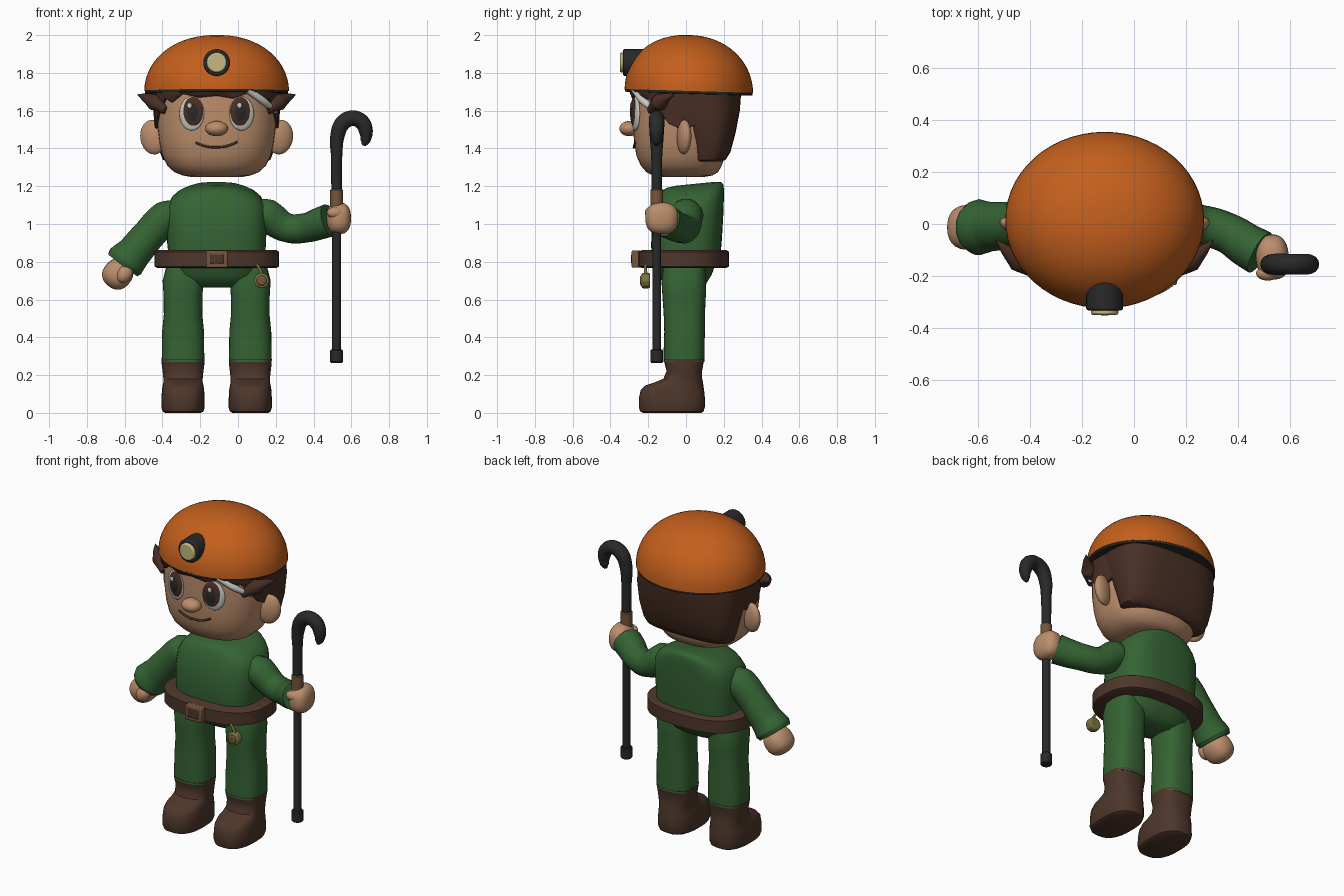
import bpy, bmesh, math
from mathutils import Vector

CX = -0.113  # body centre line


def material(name, r, g, b):
    m = bpy.data.materials.new(name)
    m.diffuse_color = (r, g, b, 1)
    return m


ORANGE = material("orange", 0.55, 0.115, 0.012)
GREEN = material("green", 0.035, 0.125, 0.033)
SKIN = material("skin", 0.50, 0.27, 0.15)
HAIR = material("hair_brown", 0.065, 0.028, 0.018)
LEATHER = material("leather", 0.075, 0.037, 0.023)
BRONZE = material("bronze", 0.18, 0.09, 0.045)
BLACK = material("black", 0.022, 0.022, 0.023)
LENS = material("lens", 0.55, 0.48, 0.22)
WHITE = material("white", 0.6, 0.6, 0.56)
BRASS = material("brass", 0.20, 0.17, 0.05)


def finish(ob, name, mat, angle=40):
    ob.name = name
    ob.data.materials.clear()
    ob.data.materials.append(mat)
    bpy.ops.object.select_all(action='DESELECT')
    ob.select_set(True)
    bpy.context.view_layer.objects.active = ob
    bpy.ops.object.shade_smooth_by_angle(angle=math.radians(angle))
    return ob


def from_bmesh(bm, name, mat, angle=40):
    bmesh.ops.recalc_face_normals(bm, faces=bm.faces)
    me = bpy.data.meshes.new(name)
    bm.to_mesh(me)
    bm.free()
    ob = bpy.data.objects.new(name, me)
    bpy.context.collection.objects.link(ob)
    return finish(ob, name, mat, angle)


def sgn_pow(v, p):
    return math.copysign(abs(v) ** p, v)


def loft(name, cx, rings, mat, n=2.0, tilt=0.0, seg=40, angle=40):
    """Stack of superellipse rings given as (z, half width, y front, y back)."""
    bm = bmesh.new()
    prev = None
    for z, rx, y0, y1 in rings:
        cy, ry = (y0 + y1) / 2, (y1 - y0) / 2
        ring = []
        for i in range(seg):
            a = math.tau * i / seg
            y = cy + ry * sgn_pow(math.sin(a), 2 / n)
            ring.append(bm.verts.new((cx + rx * sgn_pow(math.cos(a), 2 / n), y, z + tilt * y)))
        if prev:
            for i in range(seg):
                j = (i + 1) % seg
                bm.faces.new((prev[i], prev[j], ring[j], ring[i]))
        else:
            bm.faces.new(ring)
        prev = ring
    bm.faces.new(prev)
    return from_bmesh(bm, name, mat, angle)


def tube(name, pts, mat):
    """Smooth tube through points (x, y, z, radius)."""
    cu = bpy.data.curves.new(name, 'CURVE')
    cu.dimensions = '3D'
    cu.bevel_depth, cu.bevel_resolution = 1, 5
    cu.resolution_u, cu.use_fill_caps = 8, True
    sp = cu.splines.new('BEZIER')
    sp.bezier_points.add(len(pts) - 1)
    for bp, (x, y, z, r) in zip(sp.bezier_points, pts):
        bp.co, bp.radius = (x, y, z), r
        bp.handle_left_type = bp.handle_right_type = 'AUTO'
    ob = bpy.data.objects.new(name, cu)
    bpy.context.collection.objects.link(ob)
    bpy.ops.object.select_all(action='DESELECT')
    ob.select_set(True)
    bpy.context.view_layer.objects.active = ob
    bpy.ops.object.convert(target='MESH')
    return finish(bpy.context.object, name, mat, 50)


def ball(name, loc, size, mat, rot=(0, 0, 0), p=1.0):
    bpy.ops.mesh.primitive_uv_sphere_add(segments=28, ring_count=16, location=loc, rotation=rot)
    ob = bpy.context.object
    for v in ob.data.vertices:
        v.co = Vector([sgn_pow(c, p) * s for c, s in zip(v.co, size)])
    return finish(ob, name, mat, 60)


def disc(name, x, z, y0, y1, r, mat, seg=32):
    bpy.ops.mesh.primitive_cylinder_add(vertices=seg, radius=r, depth=y1 - y0,
                                        location=(x, (y0 + y1) / 2, z), rotation=(math.pi / 2, 0, 0))
    ob = bpy.context.object
    bev = ob.modifiers.new("bevel", 'BEVEL')
    bev.width, bev.segments = 0.008, 2
    return finish(ob, name, mat)


def box(name, loc, size, mat):
    bpy.ops.mesh.primitive_cube_add(size=1, location=loc)
    ob = bpy.context.object
    for v in ob.data.vertices:
        v.co = Vector([c * s for c, s in zip(v.co, size)])
    bev = ob.modifiers.new("bevel", 'BEVEL')
    bev.width, bev.segments = 0.006, 2
    return finish(ob, name, mat)


def face_y(x, pad=0.0):
    """Front surface of the face at offset x from the centre line."""
    t = min(abs(x) / (0.315 + pad), 1)
    return -0.035 - (0.245 + pad) * (1 - t ** 2.4) ** (1 / 2.4)


# Head and back hair
loft("head", CX, [(1.25, 0.14, -0.13, 0.10), (1.257, 0.18, -0.175, 0.14), (1.275, 0.225, -0.21, 0.17),
                  (1.31, 0.262, -0.24, 0.19), (1.36, 0.287, -0.262, 0.205), (1.43, 0.303, -0.275, 0.21),
                  (1.52, 0.314, -0.28, 0.21), (1.62, 0.316, -0.28, 0.21), (1.74, 0.31, -0.28, 0.21)], SKIN, 2.4)
loft("back_hair", CX, [(1.33, 0.26, 0.03, 0.19), (1.34, 0.285, 0.02, 0.21), (1.38, 0.30, 0.01, 0.235),
                       (1.48, 0.322, -0.02, 0.262), (1.60, 0.335, -0.08, 0.285),
                       (1.74, 0.34, -0.2, 0.295)], HAIR, 2.8)

# Ragged fringe wrapped round the forehead and temples
drops = [(-105, 1.52), (-92, 1.49), (-80, 1.53), (-66, 1.60), (-54, 1.66), (-44, 1.64), (-30, 1.685), (-14, 1.665),
         (0, 1.675), (12, 1.66), (28, 1.69), (42, 1.65), (54, 1.66), (66, 1.60), (80, 1.53), (92, 1.49), (105, 1.52)]
bm = bmesh.new()
last = None
for deg, zb in drops:
    s, c = math.sin(math.radians(deg)), math.cos(math.radians(deg))
    col = [bm.verts.new((CX + (0.315 + o) * sgn_pow(s, 2 / 2.4), -0.035 - (0.245 + o) * sgn_pow(c, 2 / 2.4), z))
           for o, z in ((-0.02, zb), (0.012, zb + 0.006), (0.022, (zb + 1.74) / 2), (0.022, 1.74), (-0.02, 1.74))]
    if last:
        for k in range(5):
            bm.faces.new((last[k], col[k], col[(k + 1) % 5], last[(k + 1) % 5]))
    else:
        bm.faces.new(col)
    last = col
bm.faces.new(last)
from_bmesh(bm, "fringe", HAIR, 60)
tube("grey_streak", [(0.05, -0.272, 1.71, 0.018), (0.135, -0.225, 1.65, 0.02), (0.20, -0.15, 1.595, 0.012)], WHITE)

# Paired head details
for side, s in (("left", -1), ("right", 1)):
    tube(side + "_hair_tuft", [(CX + s * 0.27, -0.19, 1.60, 0.02), (CX + s * 0.33, -0.14, 1.645, 0.045),
                               (CX + s * 0.38, -0.10, 1.67, 0.022), (CX + s * 0.42, -0.06, 1.685, 0.001)], HAIR)
    ball(side + "_ear", (CX + s * 0.335, -0.01, 1.46), (0.072, 0.034, 0.092), SKIN, (0, s * 0.15, s * 0.3))
    ex, yaw = s * 0.132, s * 0.27
    ey = face_y(ex)
    ball(side + "_eye_white", (CX + ex, ey, 1.585), (0.068, 0.018, 0.09), WHITE, (0, 0, yaw))
    ball(side + "_iris", (CX + ex * 0.96, ey - 0.006, 1.592), (0.058, 0.018, 0.08), HAIR, (0, 0, yaw))
    ball(side + "_pupil", (CX + ex * 0.95, ey - 0.011, 1.592), (0.04, 0.016, 0.06), BLACK, (0, 0, yaw))
    ball(side + "_eye_glint", (CX + ex - 0.012, ey - 0.024, 1.627), (0.013, 0.006, 0.015), WHITE)
ball("nose", (CX, -0.30, 1.505), (0.06, 0.053, 0.04), SKIN)
tube("mouth", [(CX + x, face_y(x) + 0.004, z, 0.006) for x, z in
               ((-0.11, 1.43), (-0.06, 1.412), (0, 1.406), (0.06, 1.414), (0.11, 1.435))], HAIR)

# Helmet, rim and head lamp
dome = []
for i in range(15):
    a = math.radians(i * 6.3)
    k = math.cos(a) ** 0.92
    dome.append((1.705 + 0.296 * math.sin(a), 0.383 * k, 0.015 - 0.34 * k, 0.015 + 0.34 * k))
loft("helmet", CX, dome, ORANGE, 2.0, -0.03, 56)
loft("helmet_rim", CX, [(1.69, 0.365, -0.31, 0.34), (1.692, 0.378, -0.323, 0.352), (1.708, 0.379, -0.325, 0.353)],
     BLACK, 2.0, -0.03, 56)
disc("lamp_housing", CX, 1.855, -0.333, -0.20, 0.071, BLACK)
disc("lamp_lens", CX, 1.855, -0.35, -0.32, 0.053, LENS)

# Torso and hips
loft("tunic", CX, [(0.78, 0.25, -0.17, 0.18), (0.90, 0.262, -0.185, 0.19), (1.02, 0.264, -0.18, 0.197),
                   (1.10, 0.258, -0.165, 0.20), (1.14, 0.235, -0.15, 0.20), (1.17, 0.20, -0.138, 0.20),
                   (1.19, 0.155, -0.125, 0.197), (1.202, 0.11, -0.10, 0.188), (1.208, 0.06, -0.05, 0.15)],
     GREEN, 3.0, 0.10, angle=50)
loft("hips", CX, [(0.665, 0.14, -0.08, 0.08), (0.69, 0.19, -0.12, 0.11), (0.73, 0.235, -0.15, 0.135),
                  (0.82, 0.255, -0.175, 0.17)], GREEN, 2.6)

# Belt with buckle and hanging brass charm
loft("belt", CX, [(0.768, 0.315, -0.235, 0.213), (0.775, 0.33, -0.252, 0.227), (0.853, 0.33, -0.252, 0.227),
                  (0.862, 0.315, -0.235, 0.213)], LEATHER, 2.5, seg=48)
box("buckle_frame", (CX, -0.265, 0.815), (0.115, 0.045, 0.092), BRONZE)
box("buckle_centre", (CX, -0.267, 0.815), (0.075, 0.047, 0.052), LEATHER)
disc("charm_case", 0.125, 0.70, -0.235, -0.19, 0.042, BRASS, 8)
disc("charm_face", 0.125, 0.70, -0.243, -0.22, 0.027, BRONZE, 16)
tube("charm_link", [(0.125, -0.212, 0.735, 0.011), (0.118, -0.215, 0.755, 0.008), (0.10, -0.215, 0.785, 0.007)], BRASS)

# Legs and boots
for side, x in (("left", -0.291), ("right", 0.065)):
    loft(side + "_leg", x, [(0.27, 0.113, -0.118, 0.097), (0.34, 0.112, -0.118, 0.098), (0.43, 0.111, -0.115, 0.10),
                            (0.52, 0.102, -0.118, 0.10), (0.62, 0.103, -0.125, 0.105), (0.70, 0.108, -0.13, 0.108),
                            (0.77, 0.09, -0.12, 0.10)], GREEN, 2.6)
    loft(side + "_boot", x, [(0.0, 0.095, -0.225, 0.08), (0.008, 0.108, -0.243, 0.093), (0.03, 0.115, -0.25, 0.10),
                             (0.08, 0.114, -0.249, 0.10), (0.12, 0.112, -0.24, 0.096), (0.145, 0.108, -0.215, 0.092),
                             (0.162, 0.104, -0.165, 0.09), (0.18, 0.104, -0.12, 0.086), (0.22, 0.108, -0.103, 0.085),
                             (0.26, 0.113, -0.113, 0.092), (0.285, 0.114, -0.119, 0.098)], LEATHER, 2.6)

# Lowered arm with fist
tube("left_sleeve", [(-0.30, 0.0, 1.07, 0.06), (-0.38, 0.0, 1.035, 0.092), (-0.47, -0.005, 0.945, 0.09),
                     (-0.55, -0.01, 0.85, 0.095), (-0.595, -0.012, 0.80, 0.108), (-0.61, -0.012, 0.78, 0.098)], GREEN)
ball("left_hand", (-0.637, -0.013, 0.735), (0.078, 0.087, 0.08), SKIN, (0, 0.7, 0), 0.85)
ball("left_thumb", (-0.60, -0.085, 0.735), (0.04, 0.035, 0.05), SKIN, (0, 0.6, 0))

# Bent arm gripping the staff
tube("right_sleeve", [(0.06, 0.0, 1.08, 0.06), (0.15, 0.0, 1.045, 0.092), (0.26, -0.005, 0.98, 0.078),
                      (0.36, -0.035, 0.98, 0.078), (0.44, -0.085, 1.005, 0.085), (0.485, -0.11, 1.02, 0.088)], GREEN)
ball("right_hand", (0.533, -0.128, 1.03), (0.064, 0.087, 0.084), SKIN, (0, 0, 0.1), 0.8)
ball("right_thumb", (0.515, -0.19, 1.06), (0.045, 0.028, 0.03), SKIN)

# Crook staff
SX, SY = 0.522, -0.155
tube("staff_shaft", [(SX, SY, 0.30, 0.024), (SX, SY, 1.15, 0.024)], BLACK)
tube("staff_crook", [(SX, SY, 1.14, 0.027), (SX, SY, 1.36, 0.03), (0.527, SY, 1.47, 0.038), (0.555, SY, 1.535, 0.042),
                     (0.605, SY, 1.56, 0.041), (0.655, SY, 1.54, 0.041), (0.677, SY, 1.49, 0.037),
                     (0.674, SY, 1.44, 0.026), (0.665, SY, 1.415, 0.01)], BLACK)


def collar(name, z0, z1, r, mat):
    loft(name, SX, [(z0, r * 0.85, SY - r * 0.85, SY + r * 0.85), (z0 + 0.006, r, SY - r, SY + r),
                    (z1 - 0.006, r, SY - r, SY + r), (z1, r * 0.85, SY - r * 0.85, SY + r * 0.85)], mat, seg=24)


collar("staff_grip", 1.06, 1.185, 0.034, BRONZE)
collar("staff_ferrule", 0.265, 0.335, 0.034, BLACK)
